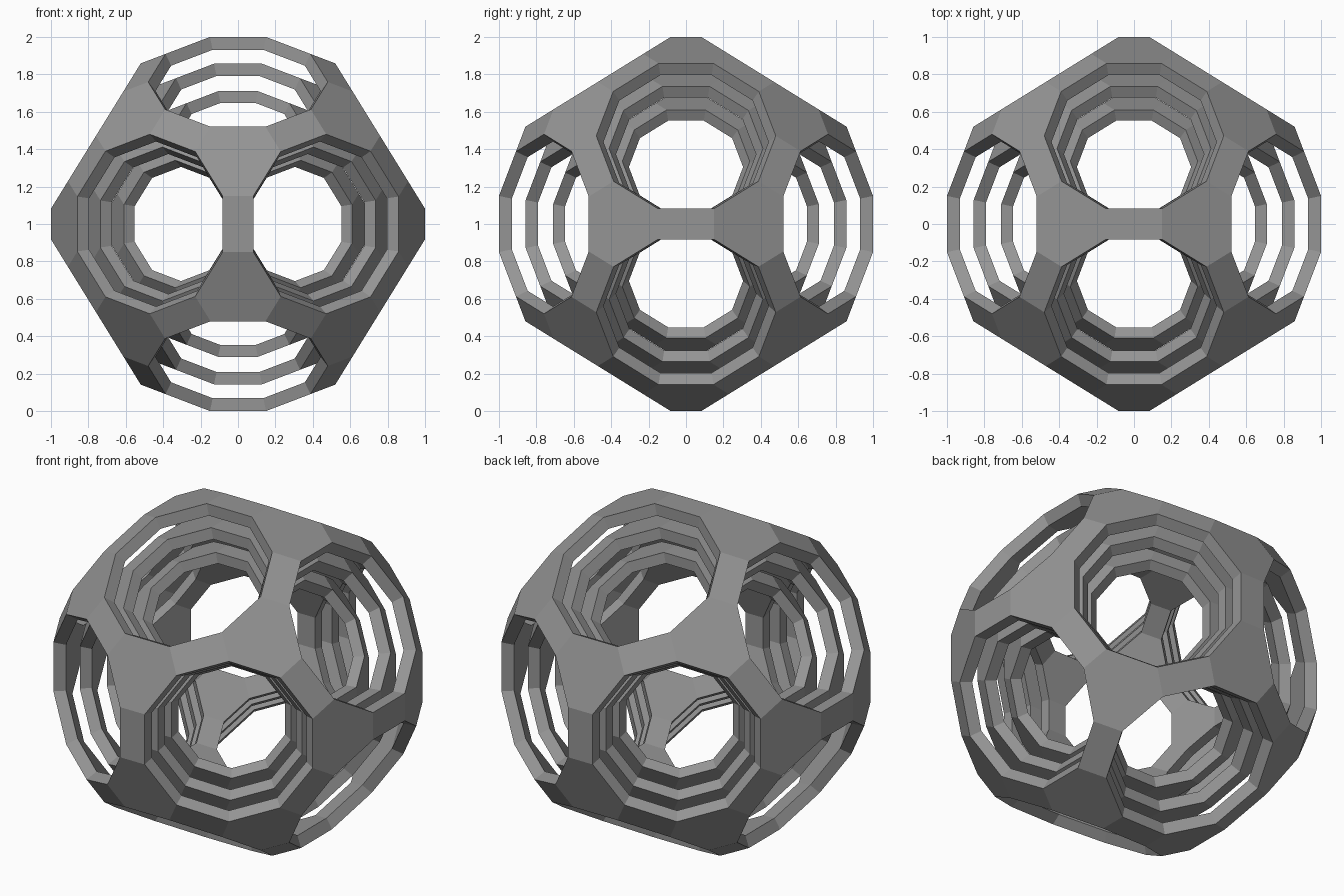
import bpy
import bmesh
import math
from mathutils import Vector

cube = bpy.data.objects.get("Cube")
if cube:
    bpy.data.objects.remove(cube, do_unlink=True)

PHI = (1 + math.sqrt(5)) / 2
CENTRE = Vector((0, 0, 1))

# Single flat grey
grey = bpy.data.materials.new("plain grey")
grey.use_nodes = True
colour = (0.3, 0.3, 0.3, 1)
grey.diffuse_color = colour
grey.node_tree.nodes["Principled BSDF"].inputs["Base Color"].default_value = colour


def directions(x, y, z):
    """Unit vectors for all sign choices and cyclic shifts of (x, y, z)."""
    found = []
    for a, b, c in ((x, y, z), (z, x, y), (y, z, x)):
        for sx in (1, -1):
            for sy in (1, -1):
                for sz in (1, -1):
                    v = Vector((a * sx, b * sy, c * sz)).normalized()
                    if all((v - w).length > 1e-4 for w in found):
                        found.append(v)
    return found


# Symmetry axes of a dodecahedron: its edge middles and its corners
edge_axes = directions(0, 0, 1) + directions(1 / PHI, PHI, 1)
corner_axes = directions(1, 1, 1) + directions(0, PHI, 1 / PHI)

# Reflect one corner of the front strip through every mirror plane
points = [Vector((0.082, -1, 0.15))]
for p in points:
    for n in edge_axes:
        q = p - 2 * p.dot(n) * n
        if all((q - r).length > 1e-3 for r in points):
            points.append(q)


def add_plate(bm, verts, axis):
    """Fill the ring of corners that lies furthest along an axis."""
    reach = max(v.co.dot(axis) for v in verts)
    ring = [v for v in verts if v.co.dot(axis) > reach - 1e-3]
    u = axis.orthogonal().normalized()
    w = axis.cross(u)
    ring.sort(key=lambda v: math.atan2(v.co.dot(w), v.co.dot(u)))
    bm.faces.new(ring)


def add_shell(name, scale, thickness):
    """Frame of hexagon plates and strips, open at its twelve decagons."""
    bm = bmesh.new()
    verts = [bm.verts.new(p * scale) for p in points]
    for axis in edge_axes + corner_axes:
        add_plate(bm, verts, axis)
    mesh = bpy.data.meshes.new(name)
    bm.to_mesh(mesh)
    bm.free()
    mesh.materials.append(grey)
    shell = bpy.data.objects.new(name, mesh)
    shell.location = CENTRE
    bpy.context.collection.objects.link(shell)
    solid = shell.modifiers.new("thickness", 'SOLIDIFY')
    solid.thickness = thickness
    solid.offset = -1
    solid.use_even_offset = True


# Three nested frames
add_shell("outer_frame", 1.0, 0.069)
add_shell("middle_frame", 0.857, 0.066)
add_shell("inner_frame", 0.71, 0.063)
